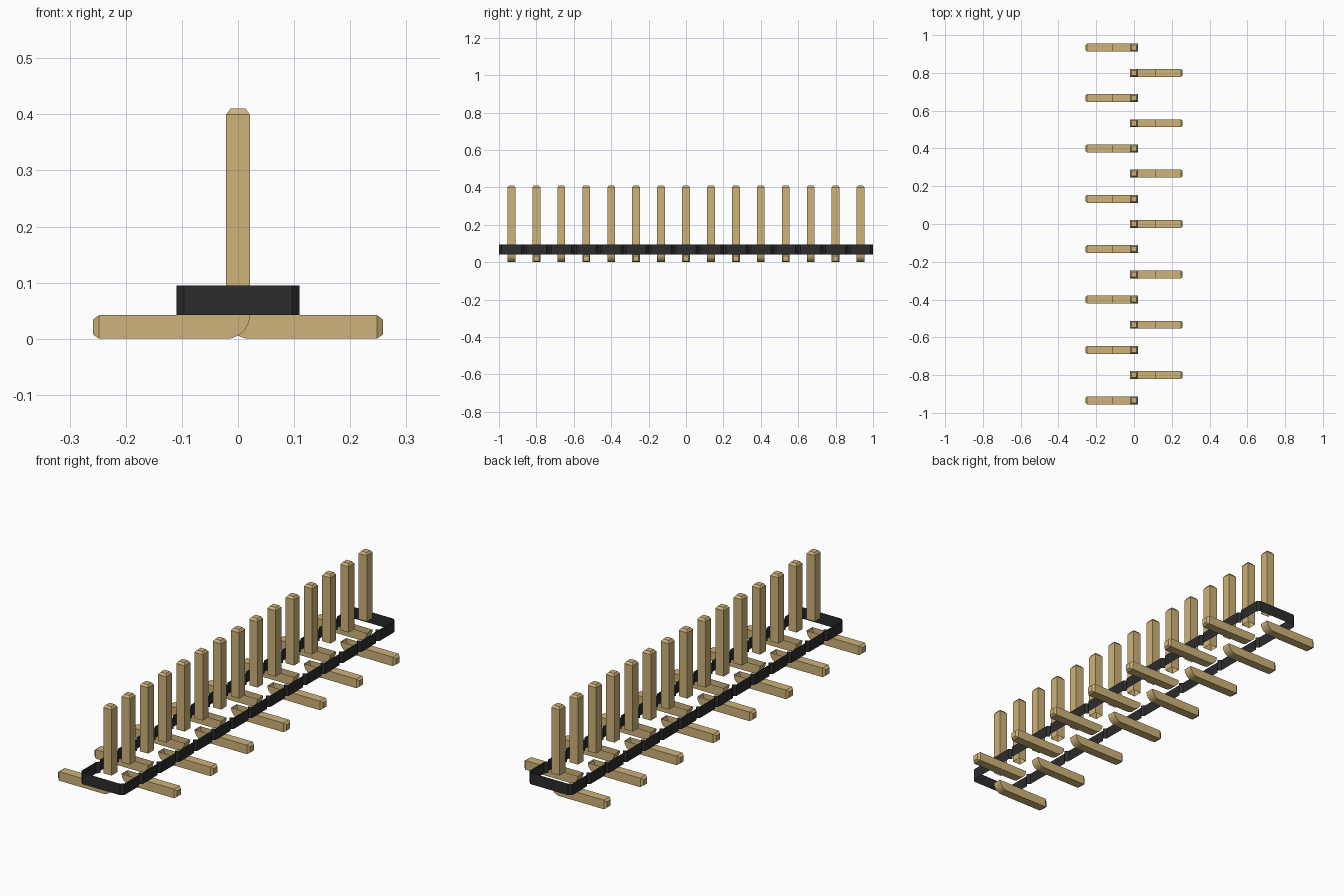
import bpy, bmesh, math
from mathutils import Vector

cube = bpy.data.objects.get("Cube")
if cube:
    bpy.data.objects.remove(cube, do_unlink=True)

COUNT = 15
PITCH = 2 / COUNT
HALF = 0.021            # half the pin thickness
LEG_TOP = 0.042         # top of the legs, underside of the body
BODY_TOP = 0.095
BODY_HALF = 0.11        # half the body width
CHAMFER = PITCH / 10
TIP = 0.0105            # bevel at the pin tips
PIN_TOP = 0.41
LEG_END = 0.258


def material(name, rgb, rough):
    mat = bpy.data.materials.new(name)
    mat.use_nodes = True
    mat.diffuse_color = (*rgb, 1)
    node = mat.node_tree.nodes["Principled BSDF"]
    node.inputs["Base Color"].default_value = (*rgb, 1)
    node.inputs["Roughness"].default_value = rough
    return mat


gold = material("pale gold metal", (0.62, 0.45, 0.19), 0.5)
black = material("black plastic", (0.025, 0.025, 0.025), 0.6)


def to_mesh(bm, name, mat):
    mesh = bpy.data.meshes.new(name)
    bm.to_mesh(mesh)
    bm.free()
    mesh.materials.append(mat)
    return mesh


def place(name, mesh, y=0, turn=0):
    obj = bpy.data.objects.new(name, mesh)
    obj.location.y = y
    obj.rotation_euler.z = turn
    bpy.context.collection.objects.link(obj)
    return obj


def bevel_tip(bm, face):
    """Inset an end face and push it outward to make a blunt tip."""
    bm.normal_update()
    normal = face.normal.copy()
    bmesh.ops.inset_region(bm, faces=[face], thickness=TIP, depth=0)
    bmesh.ops.translate(bm, verts=face.verts[:], vec=normal * TIP)


def strip(bm, lower, upper):
    """Join two rows of vertices with quads."""
    return [bm.faces.new((lower[i], lower[i + 1], upper[i + 1], upper[i]))
            for i in range(len(lower) - 1)]


# Upright pin: square tube, blunt top, open underneath
def pin_mesh():
    bm = bmesh.new()
    square = [(-HALF, -HALF), (HALF, -HALF), (HALF, HALF), (-HALF, HALF)]
    low = [bm.verts.new((x, y, BODY_TOP)) for x, y in square]
    high = [bm.verts.new((x, y, PIN_TOP - TIP)) for x, y in square]
    strip(bm, low + low[:1], high + high[:1])
    bevel_tip(bm, bm.faces.new(high))
    return to_mesh(bm, "pin", gold)


# Foot leg: rounded heel, open on top beneath the body, blunt outer tip
def leg_mesh():
    bm = bmesh.new()
    steps = 12
    arc = [math.pi + math.pi / 2 * i / steps for i in range(steps + 1)]
    outline = [(HALF + 2 * HALF * math.cos(a), LEG_TOP + LEG_TOP * math.sin(a))
               for a in arc]
    end = LEG_END - TIP
    outline += [(end, 0), (end, LEG_TOP), (BODY_HALF, LEG_TOP)]
    front = [bm.verts.new((x, -HALF, z)) for x, z in outline]
    back = [bm.verts.new((x, HALF, z)) for x, z in outline]
    bm.faces.new(front)
    bm.faces.new(back[::-1])
    around = strip(bm, back, front)
    bevel_tip(bm, around[-2])
    for face in bm.faces:
        face.smooth = True
    mesh = to_mesh(bm, "leg", gold)
    mesh.set_sharp_from_angle(angle=math.radians(30))
    return mesh


# Body: thin wall around the row, notched between neighbouring pins
def body_mesh():
    bm = bmesh.new()
    side = []
    for i in range(COUNT):
        start = -1 + i * PITCH
        if i == 0:
            side.append((BODY_HALF - CHAMFER, start))
        side += [(BODY_HALF, start + CHAMFER),
                 (BODY_HALF, start + PITCH - CHAMFER),
                 (BODY_HALF - CHAMFER, start + PITCH)]
    loop = side + [(-x, -y) for x, y in side]
    low = [bm.verts.new((x, y, LEG_TOP)) for x, y in loop]
    high = [bm.verts.new((x, y, BODY_TOP)) for x, y in loop]
    strip(bm, low + low[:1], high + high[:1])
    return to_mesh(bm, "body_wall", black)


place("body_wall", body_mesh())
pin, leg = pin_mesh(), leg_mesh()
for i in range(COUNT):
    y = (i - (COUNT - 1) / 2) * PITCH
    place(f"pin_{i + 1}", pin, y)
    # Legs alternate between the two sides
    place(f"leg_{i + 1}", leg, y, math.pi if i % 2 == 0 else 0)
